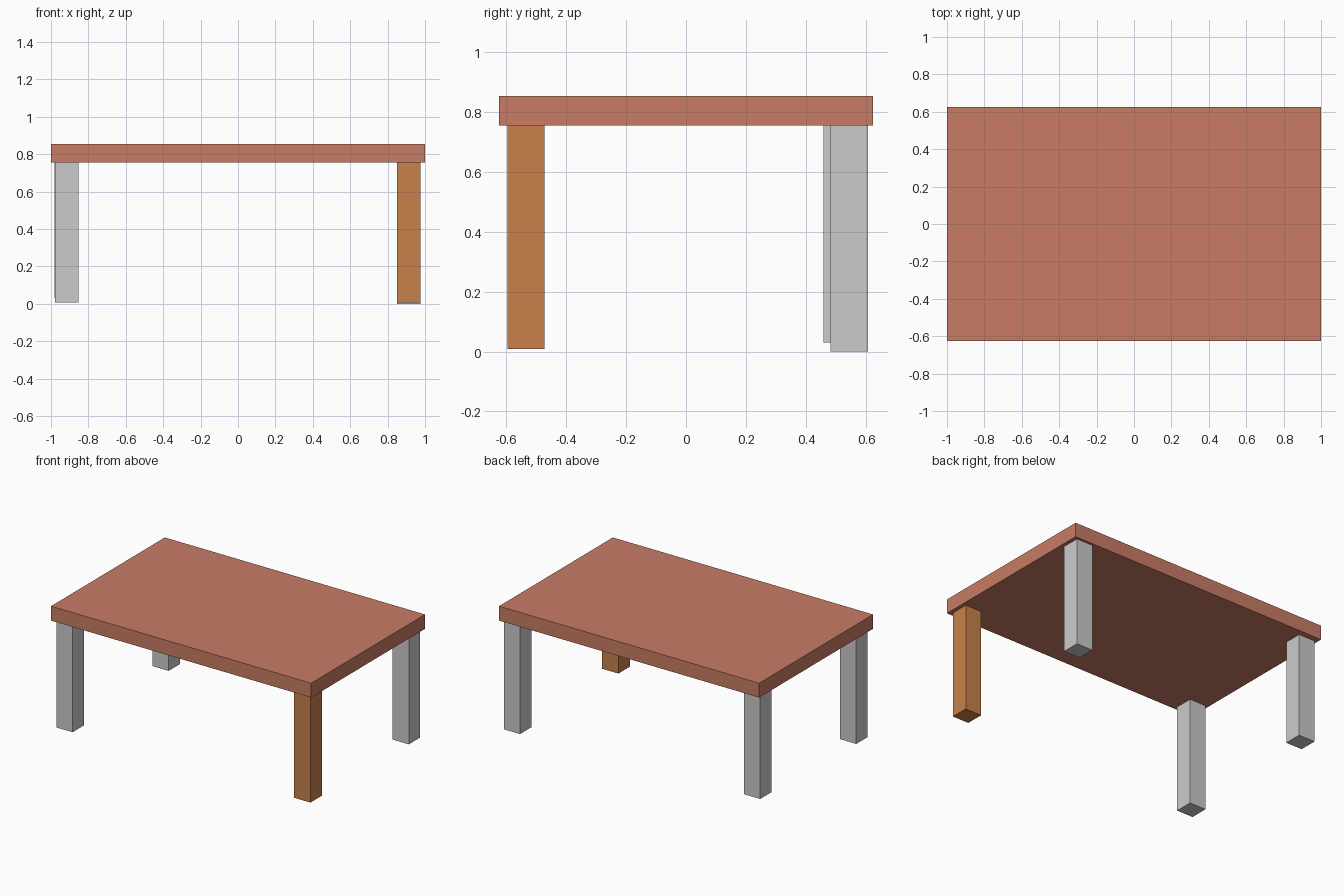
import bpy

if "Cube" in bpy.data.objects:
    bpy.data.objects.remove(bpy.data.objects["Cube"])


def material(name, color):
    m = bpy.data.materials.new(name)
    m.diffuse_color = (*color, 1)
    m.use_nodes = True
    m.node_tree.nodes["Principled BSDF"].inputs["Base Color"].default_value = m.diffuse_color
    return m


def box(name, x, y, z, mat=None):
    """Box spanning the given (min, max) ranges."""
    spans = (x, y, z)
    bpy.ops.mesh.primitive_cube_add(size=1, location=[(a + b) / 2 for a, b in spans])
    ob = bpy.context.object
    ob.name = name
    ob.scale = [b - a for a, b in spans]
    bpy.ops.object.transform_apply(location=False, rotation=False, scale=True)
    if mat:
        ob.data.materials.append(mat)
    return ob


red = material("red_wood", (0.58, 0.20, 0.13))
orange = material("orange_wood", (0.58, 0.22, 0.07))

# Table top
UNDERSIDE = 0.755
box("table_top", (-1, 1), (-0.625, 0.625), (UNDERSIDE, 0.855), red)

# Slightly uneven square legs: name, min x, min y, foot height, top, material
LEG = 0.125
legs = [
    ("front_left_leg", -0.978, -0.597, 0.008, 0.758, None),
    ("front_right_leg", 0.85, -0.597, 0.008, 0.758, orange),
    ("back_left_leg", -0.98, 0.46, 0.03, 0.78, None),
    ("back_right_leg", 0.85, 0.483, 0.0, UNDERSIDE, None),
]
for name, x, y, foot, top, mat in legs:
    box(name, (x, x + LEG), (y, y + LEG), (foot, top), mat)
